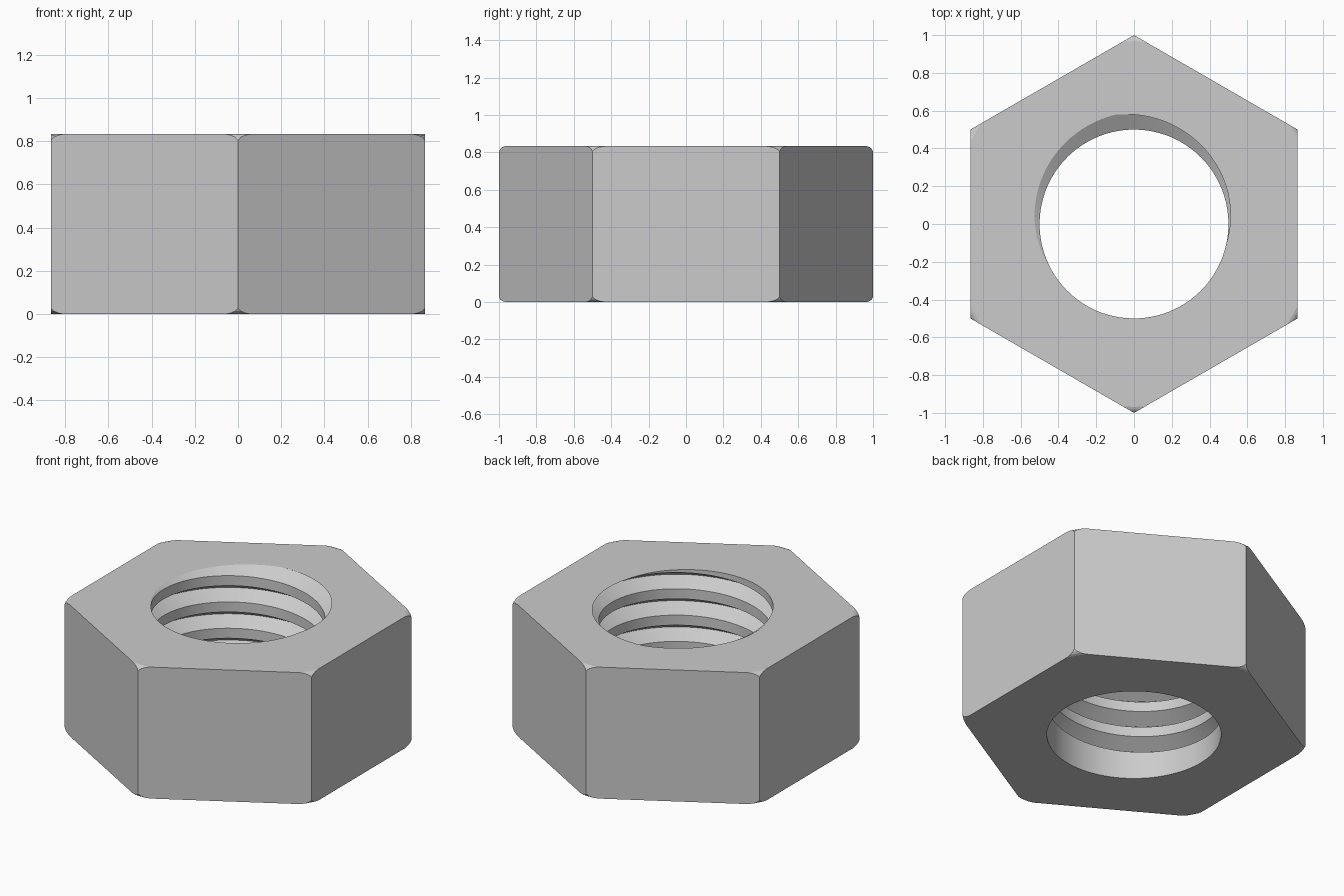
import bpy, bmesh
from math import pi, cos, sin, tau

HEIGHT = 0.833
PITCH = HEIGHT / 5
BORE = 0.5
ROOT = 0.587
STEPS = 96            # segments per turn

if "Cube" in bpy.data.objects:
    bpy.data.objects.remove(bpy.data.objects["Cube"])

steel = bpy.data.materials.new("grey_steel")
steel.use_nodes = True
colour = (0.6, 0.6, 0.6, 1)
steel.diffuse_color = colour
steel.node_tree.nodes["Principled BSDF"].inputs["Base Color"].default_value = colour


def make_object(name, bm):
    bmesh.ops.recalc_face_normals(bm, faces=bm.faces[:])
    mesh = bpy.data.meshes.new(name)
    bm.to_mesh(mesh)
    bm.free()
    mesh.materials.append(steel)
    obj = bpy.data.objects.new(name, mesh)
    bpy.context.collection.objects.link(obj)
    return obj


def lathe(name, profile, sides, start=0.0):
    """Closed solid from rings of (radius, height)."""
    bm = bmesh.new()
    rings = [[bm.verts.new((r * cos(start + tau * i / sides),
                            r * sin(start + tau * i / sides), z))
              for i in range(sides)] for r, z in profile]
    for low, high in zip(rings, rings[1:]):
        for i in range(sides):
            j = (i + 1) % sides
            bm.faces.new((low[i], low[j], high[j], high[i]))
    bm.faces.new(rings[0])
    bm.faces.new(rings[-1])
    return make_object(name, bm)


def threaded_rod(name):
    """Right-handed helical V thread, capped beyond both ends of the nut."""
    bm = bmesh.new()
    turns = 9
    peak = 100 / 360 * tau          # direction where the groove leaves the top
    flank = PITCH * 0.31
    strip = []
    for k in range(turns * STEPS + 1):
        angle = peak + tau * k / STEPS
        z = PITCH * (k / STEPS - 2)
        # the groove fades in one pitch above the bottom
        fade = min(max((z - PITCH * 0.95) / (PITCH * 0.1), 0), 1)
        strip.append([bm.verts.new((r * cos(angle), r * sin(angle), z + dz))
                      for r, dz in ((BORE, -flank),
                                    (BORE + (ROOT - BORE) * fade, 0),
                                    (BORE, flank))])
    for k in range(turns * STEPS):
        a, b = strip[k], strip[k + 1]
        for m in range(2):
            bm.faces.new((a[m], b[m], b[m + 1], a[m + 1]))
        if k + STEPS + 1 < len(strip):      # flat crest up to the next turn
            bm.faces.new((a[2], b[2], strip[k + STEPS + 1][0], strip[k + STEPS][0]))
    # fan caps
    ends = [bm.verts.new((0, 0, -2 * PITCH)), bm.verts.new((0, 0, 7 * PITCH))]
    for edge in [e for e in bm.edges if e.is_boundary]:
        v, w = edge.verts
        bm.faces.new((v, w, ends[0 if v.co.z < HEIGHT / 2 else 1]))
    return make_object(name, bm)


def boolean(obj, cutter, operation):
    mod = obj.modifiers.new(operation.lower(), "BOOLEAN")
    mod.operation, mod.object, mod.solver = operation, cutter, "EXACT"
    bpy.context.view_layer.objects.active = obj
    bpy.ops.object.modifier_apply(modifier=mod.name)
    bpy.data.objects.remove(cutter)


# Hexagonal body with a corner on the front and back
nut = lathe("hex_nut", [(1, -0.1), (1, HEIGHT + 0.1)], 6, pi / 6)

# Rounded corners at both ends
edge = [(0.968, 0), (0.982, 0.005), (0.993, 0.014), (0.999, 0.026), (1.03, 0.1)]
turned = edge + [(r, HEIGHT - z) for r, z in reversed(edge)]
boolean(nut, lathe("turned_blank", turned, 120), "INTERSECT")

# Threaded hole
boolean(nut, threaded_rod("thread_cutter"), "DIFFERENCE")

bpy.ops.object.select_all(action="DESELECT")
nut.select_set(True)
bpy.context.view_layer.objects.active = nut
bpy.ops.object.shade_smooth_by_angle(angle=0.26)
